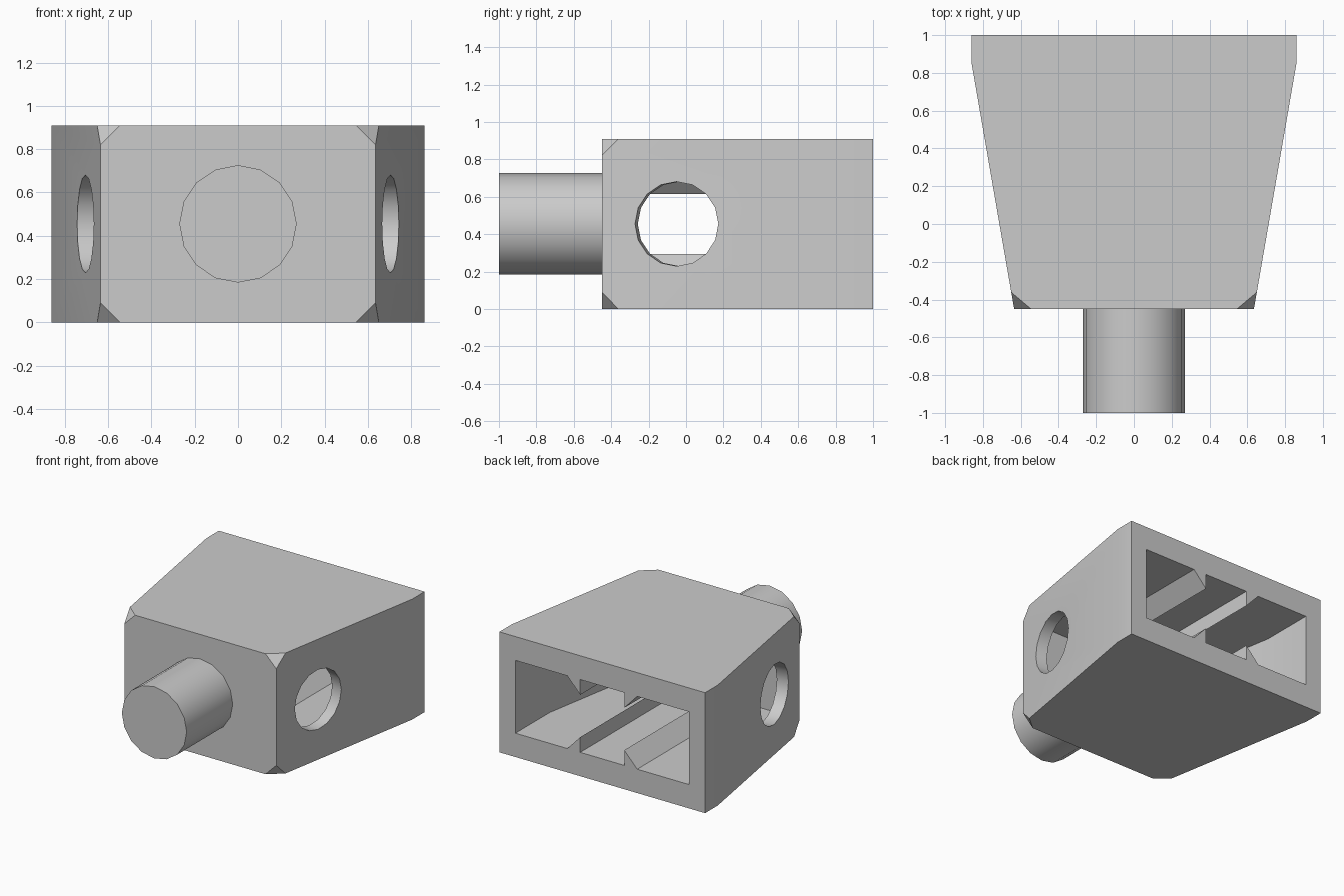
import bpy, bmesh
from mathutils import Matrix, Vector

cube = bpy.data.objects.get("Cube")
if cube:
    bpy.data.objects.remove(cube, do_unlink=True)

grey = bpy.data.materials.new("plain_grey")
grey.use_nodes = True
grey.diffuse_color = (0.6, 0.6, 0.6, 1)
grey.node_tree.nodes["Principled BSDF"].inputs["Base Color"].default_value = (0.6, 0.6, 0.6, 1)

HEIGHT = 0.91
MID = HEIGHT / 2
FRONT, BACK, BREAK = -0.45, 1.0, 0.85
TAPER = 0.173


def finish(name, bm):
    bmesh.ops.recalc_face_normals(bm, faces=bm.faces[:])
    mesh = bpy.data.meshes.new(name)
    bm.to_mesh(mesh)
    bm.free()
    mesh.materials.append(grey)
    obj = bpy.data.objects.new(name, mesh)
    bpy.context.collection.objects.link(obj)
    return obj


def loft(profiles):
    """Skin a list of (y, [(x, z), ...]) outlines and cap both ends."""
    bm = bmesh.new()
    rings = [[bm.verts.new((x, y, MID + z)) for x, z in pts] for y, pts in profiles]
    for a, b in zip(rings, rings[1:]):
        for i in range(len(a)):
            j = (i + 1) % len(a)
            bm.faces.new((a[i], a[j], b[j], b[i]))
    bm.faces.new(rings[0])
    bm.faces.new(rings[-1])
    return bm


def rod(name, centre, axis, radius, length):
    bm = bmesh.new()
    turn = axis.to_track_quat('Z', 'Y').to_matrix().to_4x4()
    bmesh.ops.create_cone(bm, cap_ends=True, segments=16, radius1=radius, radius2=radius,
                          depth=length, matrix=Matrix.Translation(centre) @ turn)
    return finish(name, bm)


def smooth(obj):
    bpy.ops.object.select_all(action='DESELECT')
    obj.select_set(True)
    bpy.context.view_layer.objects.active = obj
    bpy.ops.object.shade_smooth_by_angle()


def cut(obj, cutter):
    mod = obj.modifiers.new("cut", 'BOOLEAN')
    mod.operation, mod.solver, mod.object = 'DIFFERENCE', 'EXACT', cutter
    bpy.context.view_layer.objects.active = obj
    bpy.ops.object.modifier_apply(modifier=mod.name)
    bpy.data.objects.remove(cutter, do_unlink=True)


# Tapered housing with clipped front corners
def box(w):
    return [(w, MID), (-w, MID), (-w, -MID), (w, -MID)]


bm = loft([(FRONT, box(0.635)), (BREAK, box(0.86)), (BACK, box(0.86))])
corners = [v for v in bm.verts if v.co.y < FRONT + 0.01]
bmesh.ops.bevel(bm, geom=corners, offset=0.09, segments=1, affect='VERTICES')
housing = finish("housing", bm)


# Rear cavity, its outline notched by four wedge-shaped ribs
def notched(w):
    half = [(w, 0.275), (0.292, 0.275), (0.184, 0.16), (0.184, 0.275)]
    upper = half + [(-x, z) for x, z in reversed(half)]
    return upper + [(x, -z) for x, z in reversed(upper)]


inner_break = 0.59
inner_front = -0.3
narrow = 0.726 - TAPER * (inner_break - inner_front)
cavity = loft([(inner_front, notched(narrow)), (inner_break, notched(0.726)),
               (BACK + 0.1, notched(0.726))])
cut(housing, finish("cavity_cutter", cavity))

# Round hole square to each sloping side wall
for side in (1, -1):
    axis = Vector((side, -TAPER, 0)).normalized()
    centre = Vector((side * 0.704, -0.05, MID))
    cut(housing, rod("hole_cutter", centre, axis, 0.226, 0.36))
smooth(housing)

# Front peg
peg_end = FRONT + 0.02
peg = rod("front_peg", Vector((0, (peg_end - 1) / 2, MID)), Vector((0, -1, 0)), 0.271, peg_end + 1)
smooth(peg)
